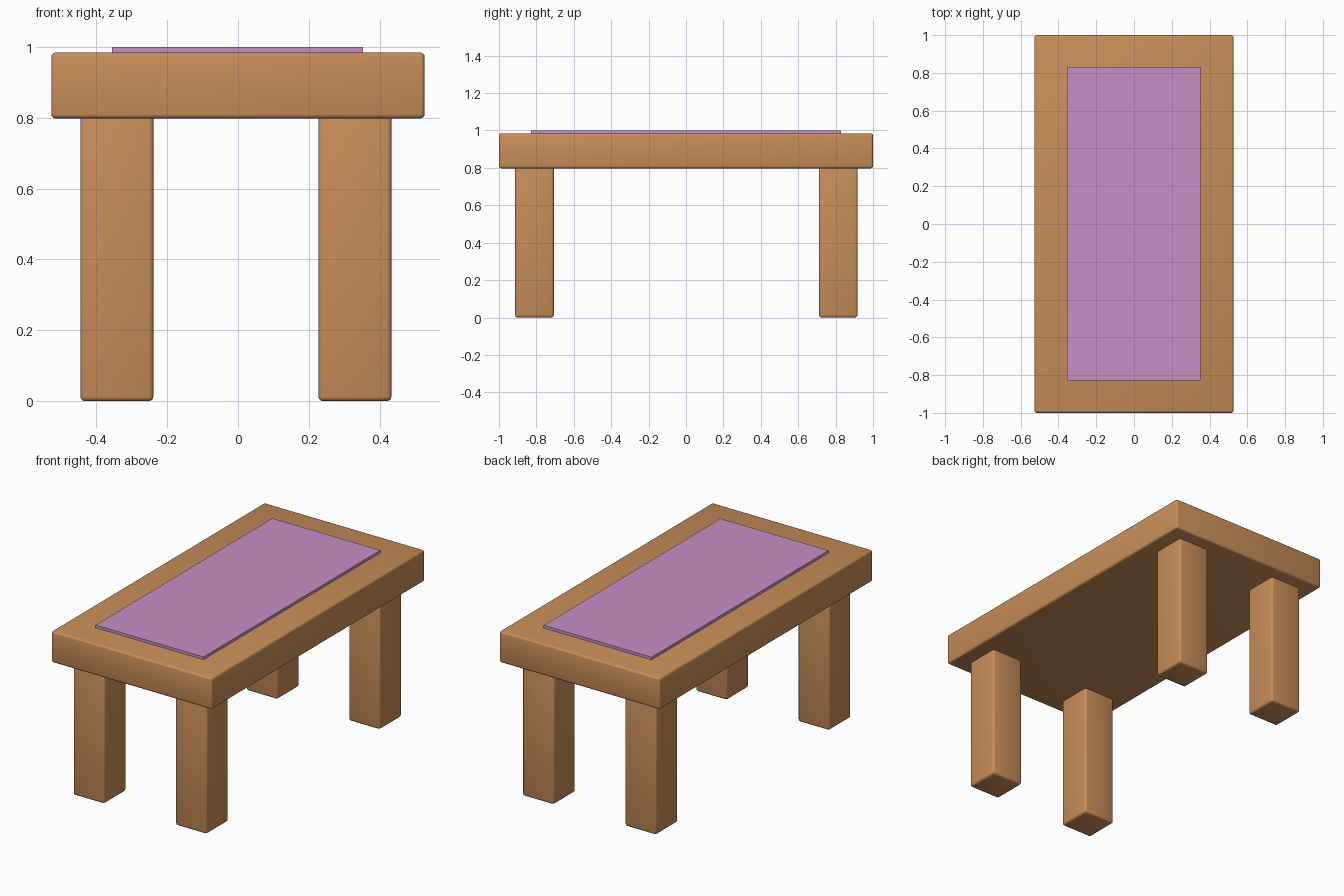
import bpy

if "Cube" in bpy.data.objects:
    bpy.data.objects.remove(bpy.data.objects["Cube"])


def material(name, color):
    mat = bpy.data.materials.new(name)
    mat.diffuse_color = color
    mat.use_nodes = True
    mat.node_tree.nodes["Principled BSDF"].inputs["Base Color"].default_value = mat.diffuse_color
    return mat


wood = material("wood", (0.58, 0.27, 0.10, 1))
fabric = material("fabric", (0.57, 0.28, 0.58, 1))


def box(name, low, high, mat, bevel=0.0):
    """Box between two corners, with optional rounded edges."""
    center = [(a + b) / 2 for a, b in zip(low, high)]
    bpy.ops.mesh.primitive_cube_add(size=1, location=center)
    obj = bpy.context.object
    obj.name = name
    obj.scale = [b - a for a, b in zip(low, high)]
    bpy.ops.object.transform_apply(location=False, rotation=False, scale=True)
    obj.data.materials.append(mat)
    if bevel:
        mod = obj.modifiers.new("rounded_edges", 'BEVEL')
        mod.width = bevel
        mod.segments = 3
        bpy.ops.object.modifier_apply(modifier=mod.name)
        bpy.ops.object.shade_smooth_by_angle()
    return obj


# Thick slab
box("table_top", (-0.527, -1, 0.798), (0.527, 1, 0.984), wood, 0.012)

# Thin cloth lying on the slab
box("table_cloth", (-0.355, -0.828, 0.975), (0.353, 0.83, 1.0), fabric)

# Four square legs, pushed slightly into the slab
half = 0.103
for side, x in (("left", -0.342), ("right", 0.33)):
    for end, y in (("front", -0.81), ("back", 0.814)):
        box(f"{end}_{side}_leg", (x - half, y - half, 0.003),
            (x + half, y + half, 0.82), wood, 0.013)
        bpy.context.object.location.z -= 0.003
